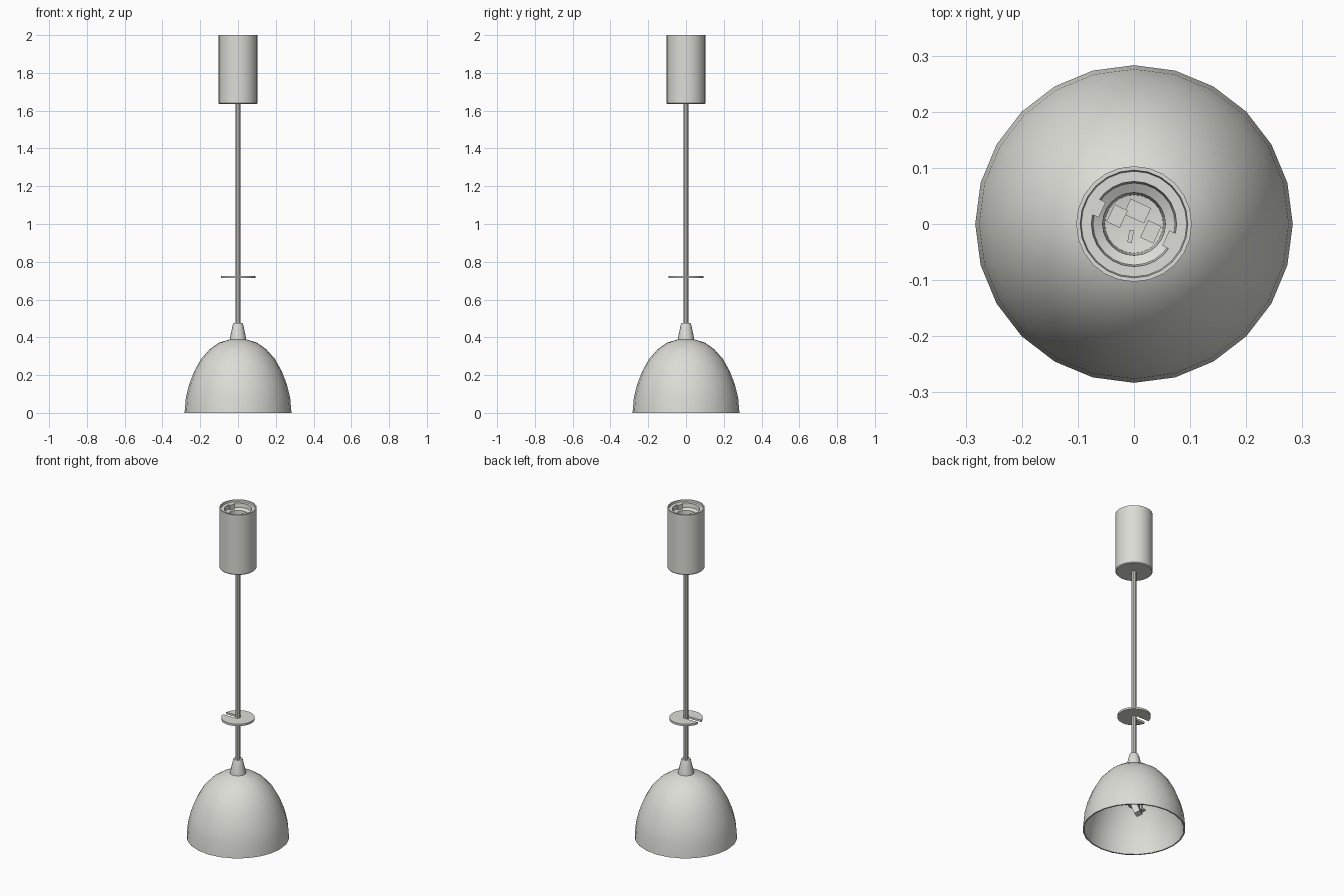
import bpy, bmesh, math
from mathutils import Matrix, Vector

cube = bpy.data.objects.get("Cube")
if cube:
    bpy.data.objects.remove(cube, do_unlink=True)

white = bpy.data.materials.new("warm white")
white.use_nodes = True
colour = (0.72, 0.72, 0.68, 1)
white.diffuse_color = colour
white.node_tree.nodes["Principled BSDF"].inputs["Base Color"].default_value = colour


def finish(name, bm, smooth=True):
    bmesh.ops.recalc_face_normals(bm, faces=bm.faces)
    mesh = bpy.data.meshes.new(name)
    bm.to_mesh(mesh)
    bm.free()
    mesh.materials.append(white)
    obj = bpy.data.objects.new(name, mesh)
    bpy.context.collection.objects.link(obj)
    if smooth:
        bpy.ops.object.select_all(action="DESELECT")
        obj.select_set(True)
        bpy.context.view_layer.objects.active = obj
        bpy.ops.object.shade_smooth_by_angle(angle=math.radians(35))
    return obj


def lathe(name, profile, sides=24):
    """Spin an (r, z) profile about the vertical axis."""
    bm = bmesh.new()
    verts = [bm.verts.new((r, 0, z)) for r, z in profile]
    edges = [bm.edges.new(pair) for pair in zip(verts, verts[1:])]
    bmesh.ops.spin(bm, geom=verts + edges, axis=(0, 0, 1), cent=(0, 0, 0),
                   angle=math.tau, steps=sides, use_duplicate=False)
    bmesh.ops.remove_doubles(bm, verts=bm.verts, dist=0.0002)
    return finish(name, bm)


def box(name, centre, size, turn=0, tilt=0):
    bm = bmesh.new()
    place = (Matrix.Translation(centre) @ Matrix.Rotation(turn, 4, "Z")
             @ Matrix.Rotation(tilt, 4, "X") @ Matrix.Diagonal((*size, 1)))
    bmesh.ops.create_cube(bm, size=1, matrix=place)
    return finish(name, bm, False)


# Domed shade with a thin wall
outer = [(0.283, 0), (0.276, 0.08), (0.259, 0.15), (0.232, 0.22),
         (0.196, 0.285), (0.15, 0.337), (0.1, 0.372), (0.04, 0.39)]
inner = [(max(r - 0.008, 0), z - 0.008 * (z > 0.1)) for r, z in reversed(outer)]
lathe("shade", outer + inner + outer[:1])

# Tapered cord grip on the shade
lathe("cord_grip", [(0, 0.37), (0.046, 0.37), (0.043, 0.395), (0.028, 0.465),
                    (0.024, 0.475), (0, 0.475)], 16)

# Suspension cord
lathe("cord", [(0, 0.46), (0.013, 0.46), (0.013, 1.66), (0, 1.66)], 10)

# Cord adjuster disc, slotted from its -x edge to the cord
radius, half_slot = 0.092, 0.016
start = math.pi - math.asin(half_slot / radius)
steps = 24
outline = [(radius * math.cos(start - 2 * start * i / steps),
            radius * math.sin(start - 2 * start * i / steps)) for i in range(steps + 1)]
outline += [(0.01, -half_slot), (0.01, half_slot)]
bm = bmesh.new()
face = bm.faces.new([bm.verts.new((x, y, 0.714)) for x, y in outline])
top = bmesh.ops.extrude_face_region(bm, geom=[face])
bmesh.ops.translate(bm, vec=(0, 0, 0.012),
                    verts=[v for v in top["geom"] if isinstance(v, bmesh.types.BMVert)])
finish("adjuster_disc", bm)

# Ceiling canopy, an open cup with a stepped rim
lathe("canopy", [(0, 1.635), (0.099, 1.635), (0.103, 1.64), (0.103, 2), (0.096, 2),
                 (0.094, 1.99), (0.076, 1.99), (0.073, 1.965), (0.056, 1.955),
                 (0.052, 1.85), (0, 1.84)])

# Fixing tabs and terminal blocks in the canopy
for side, label in ((-1, "right"), (1, "left")):
    box(f"rim_tab_{label}", (side * 0.063, -side * 0.028, 1.975),
        (0.014, 0.03, 0.03), math.radians(-25))
    box(f"terminal_{label}", (side * 0.03, -side * 0.014, 1.89),
        (0.026, 0.034, 0.08), math.radians(-25))
box("terminal_back", (0.006, 0.023, 1.88), (0.04, 0.03, 0.08), math.radians(-25))
box("terminal_screw", (-0.006, -0.022, 1.865), (0.008, 0.022, 0.04), math.radians(-10))

# Lamp holder under the dome
lathe("lamp_holder", [(0, 0.385), (0.024, 0.385), (0.024, 0.27), (0.04, 0.26),
                      (0.04, 0.17), (0.032, 0.15), (0.022, 0.15), (0.02, 0.19),
                      (0, 0.19)], 16)
lathe("holder_collar", [(0.038, 0.235), (0.056, 0.235), (0.056, 0.222),
                        (0.038, 0.222), (0.038, 0.235)], 16)

# Spring clips and contact block on the lamp holder
for side, label in ((-1, "right"), (1, "left")):
    box(f"holder_clip_{label}", (side * 0.048, 0, 0.19), (0.01, 0.03, 0.09))
    box(f"holder_foot_{label}", (side * 0.058, 0, 0.145), (0.03, 0.028, 0.008))
box("contact_block", (-0.015, 0.005, 0.13), (0.045, 0.035, 0.06),
    math.radians(30), math.radians(20))
